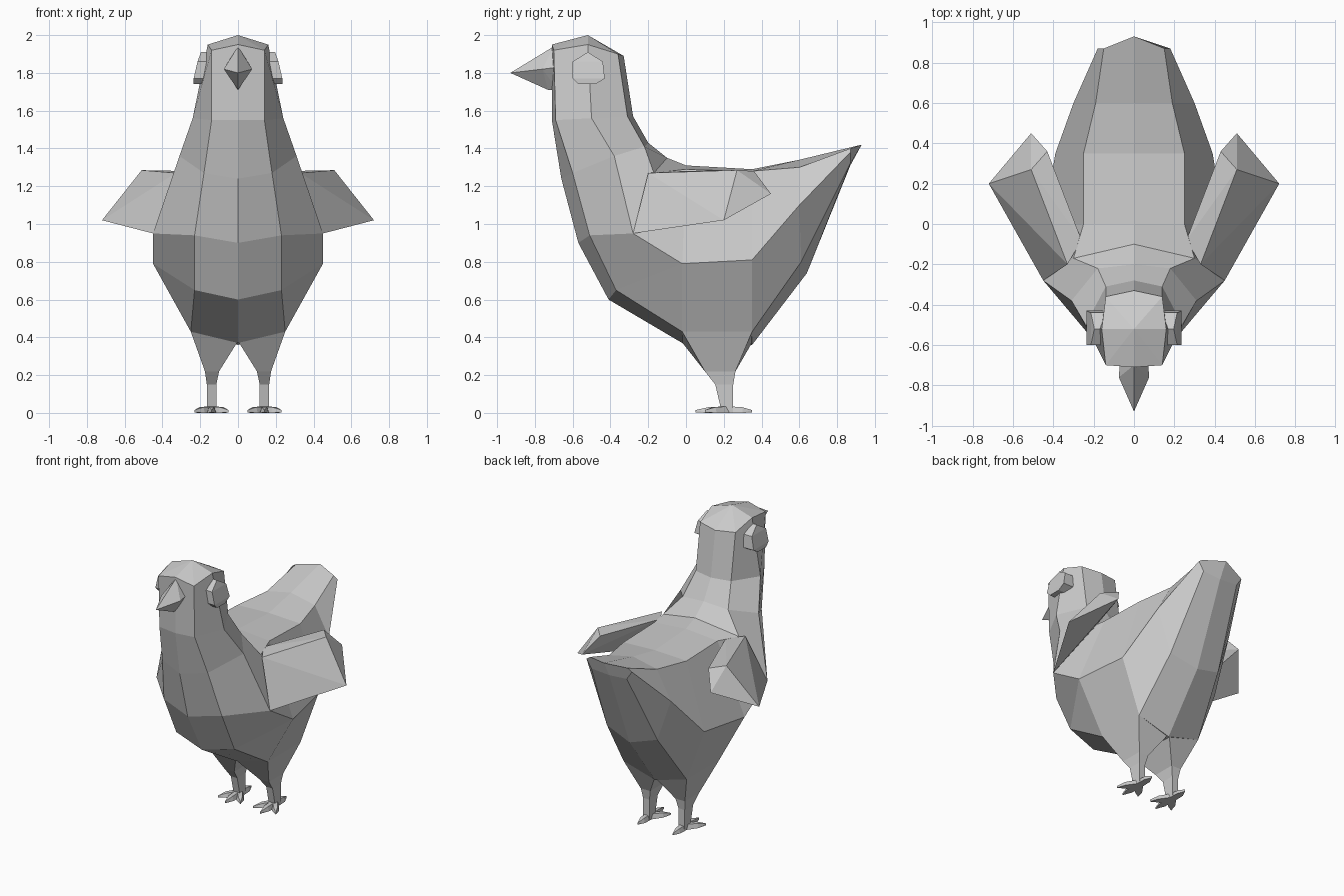
import bpy, bmesh

if "Cube" in bpy.data.objects:
    bpy.data.objects.remove(bpy.data.objects["Cube"])


def finish(bm, name):
    # clean the half mesh, then mirror it across x = 0
    bmesh.ops.remove_doubles(bm, verts=bm.verts[:], dist=0.0005)
    bmesh.ops.recalc_face_normals(bm, faces=bm.faces[:])
    mesh = bpy.data.meshes.new(name)
    bm.to_mesh(mesh)
    bm.free()
    ob = bpy.data.objects.new(name, mesh)
    bpy.context.collection.objects.link(ob)
    m = ob.modifiers.new("mirror", 'MIRROR')
    m.use_clip = True
    return ob


def hull(name, points):
    bm = bmesh.new()
    verts = [bm.verts.new(p) for p in points]
    res = bmesh.ops.convex_hull(bm, input=verts)
    junk = {g for g in res["geom_interior"] + res["geom_unused"]
            if isinstance(g, bmesh.types.BMVert)}
    bmesh.ops.delete(bm, geom=list(junk), context='VERTS')
    bmesh.ops.dissolve_limit(bm, angle_limit=0.02, verts=bm.verts[:], edges=bm.edges[:])
    return finish(bm, name)


def loft(name, rings, closed):
    bm = bmesh.new()
    rows = [[bm.verts.new(p) for p in r] for r in rings]
    n = len(rows[0])
    for a, b in zip(rows, rows[1:]):
        for i in range(n if closed else n - 1):
            j = (i + 1) % n
            if a[0].co == a[1].co:          # pole row
                bm.faces.new((a[0], b[i], b[j]))
                continue
            quad = []
            for v in (a[i], a[j], b[j], b[i]):
                if all((v.co - w.co).length > 1e-4 for w in quad):
                    quad.append(v)
            if len(quad) > 2:
                bm.faces.new(quad)
    bm.faces.new(rows[-1])
    return finish(bm, name)


# Body: lengthwise edge lines running from crown down the neck to the tail
breast = [(0, y, z) for y, z in [(-.71, 1.95), (-.71, 1.55), (-.66, 1.24), (-.57, .9), (-.41, .6),
                                 (-.02, .37), (.35, .36), (.64, .74), (.87, 1.31)]]
breast_edge = [(.14, -.70, 1.92), (.14, -.69, 1.55), (.18, -.6, 1.27), (.23, -.51, .94), (.23, -.37, .65),
               (.25, -.02, .43), (.25, .35, .43), (.2, .61, .8), (.14, .87, 1.32)]
flank = [(.16, -.52, 1.95), (.24, -.5, 1.56), (.31, -.38, 1.36), (.45, -.28, .95), (.45, -.02, .79),
         (.45, -.02, .79), (.39, .35, .81), (.3, .6, 1.1), (.18, .87, 1.38)]
back_edge = [(.14, -.36, 1.9), (.14, -.31, 1.57), (.18, -.22, 1.41), (.3, -.17, 1.27), (.25, 0, 1.29),
             (.25, 0, 1.29), (.25, .35, 1.28), (.19, .6, 1.3), (.15, .87, 1.4)]
spine = [(0, y, z) for y, z in [(-.33, 1.89), (-.28, 1.57), (-.2, 1.43), (-.1, 1.35), (0, 1.31),
                                (0, 1.31), (.35, 1.29), (.6, 1.34), (.93, 1.42)]]
rings = list(zip(breast, breast_edge, flank, back_edge, spine))
loft("body", [[(0, -.52, 2.0)] * 5] + rings, False)

# Wings
hull("wings", [(.45, -.28, .95), (.72, .2, 1.02), (.51, .45, 1.16), (.51, .27, 1.285),
               (.43, .36, 1.28), (.33, -.2, 1.27), (.26, -.08, 1.28)])

# Beak (half, mirrored)
hull("beak", [(0, -.93, 1.8), (0, -.77, 1.89), (0, -.7, 1.94), (.075, -.76, 1.82),
              (.07, -.68, 1.83), (0, -.73, 1.71), (0, -.68, 1.71)])

# Eyes: shallow raised plates
eye = [(-.6, 1.77), (-.6, 1.86), (-.52, 1.91), (-.44, 1.86), (-.43, 1.77), (-.48, 1.74), (-.57, 1.74)]
hull("eyes", [(.235 if z < 1.8 else .235 - (z - 1.8) * .35, y, z) for y, z in eye]
     + [(.14, y, z) for y, z in eye])

# Legs: thigh funnel into a square shank
leg = [[(.005, -.02, .372), (.25, -.02, .43), (.25, .35, .43), (.005, .35, .372)]]
for x0, x1, y0, y1, z in [(.1, .175, .1, .262, .22), (.115, .165, .155, .25, .15), (.115, .165, .19, .25, 0)]:
    leg.append([(x0, y0, z), (x1, y0, z), (x1, y1, z), (x0, y1, z)])
loft("legs", leg, True)

# Feet: three front toes and one rear toe
for name, tx, ty in [("middle_toes", .14, .05), ("outer_toes", .23, .1),
                     ("inner_toes", .05, .1), ("rear_toes", .14, .35)]:
    cx, cy = .14, .22
    dx, dy = tx - cx, ty - cy
    s = .026 / (dx * dx + dy * dy) ** .5
    px, py = -dy * s, dx * s
    pts = [(tx, ty, .002), (tx, ty, .015)]
    for t, w, h in [(0, 1, .035), (.6, .9, .03)]:
        x, y = cx + dx * t, cy + dy * t
        for k in (-w, w):
            pts += [(x + px * k, y + py * k, 0), (x + px * k * .6, y + py * k * .6, h)]
    hull(name, pts)
